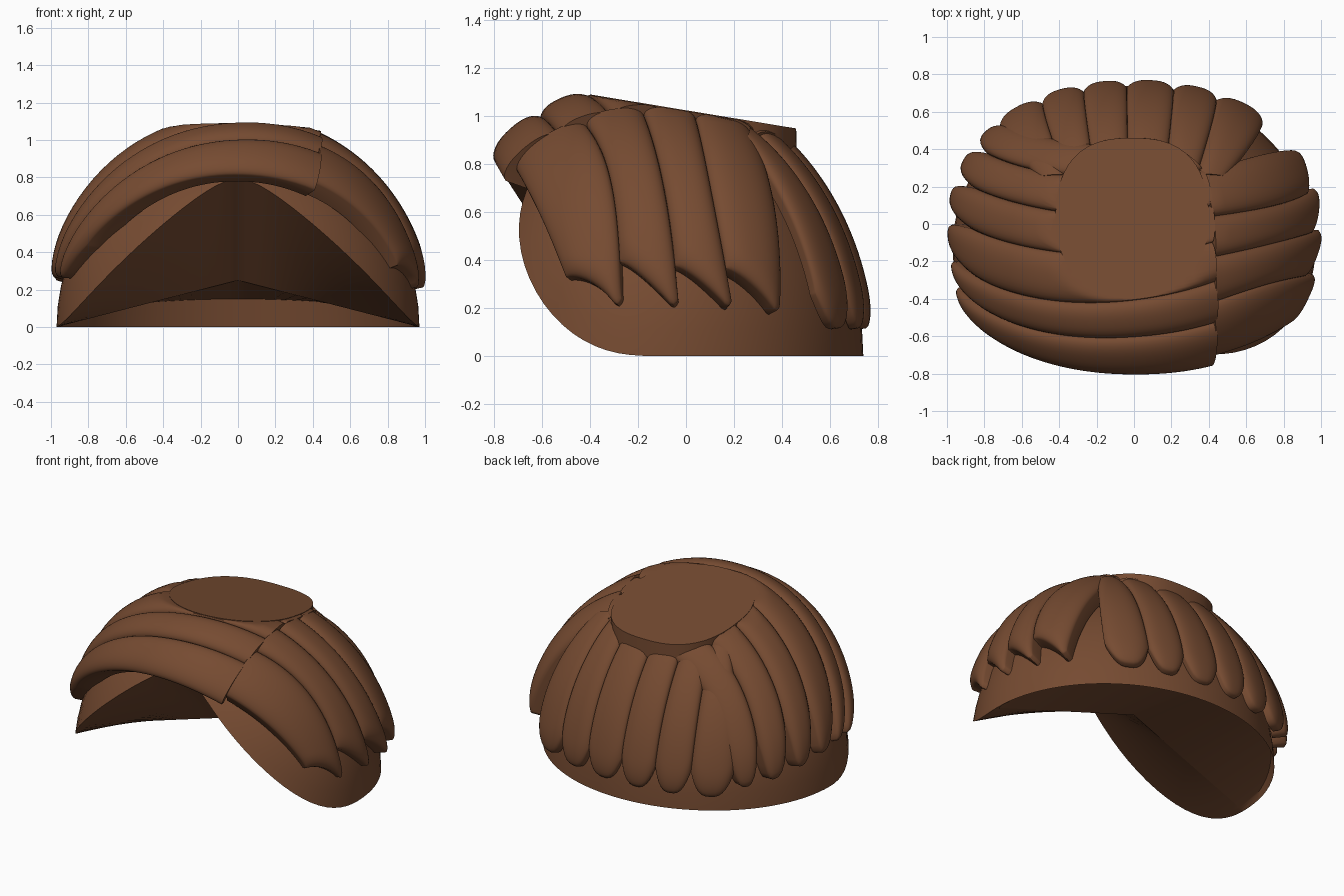
import bpy, bmesh, math
from mathutils import Vector

if "Cube" in bpy.data.objects:
    bpy.data.objects.remove(bpy.data.objects["Cube"])

brown = bpy.data.materials.new("warm_brown")
brown.diffuse_color = (0.18, 0.07, 0.031, 1)
brown.use_nodes = True
brown.node_tree.nodes["Principled BSDF"].inputs["Base Color"].default_value = brown.diffuse_color


def make(name, verts, faces, angle=40):
    me = bpy.data.meshes.new(name)
    me.from_pydata([tuple(v) for v in verts], [], faces)
    bm = bmesh.new()
    bm.from_mesh(me)
    bmesh.ops.remove_doubles(bm, verts=bm.verts, dist=0.0005)
    bmesh.ops.recalc_face_normals(bm, faces=bm.faces)
    bm.to_mesh(me)
    bm.free()
    me.materials.append(brown)
    me.shade_smooth()
    me.set_sharp_from_angle(angle=math.radians(angle))
    ob = bpy.data.objects.new(name, me)
    bpy.context.collection.objects.link(ob)
    return ob


# ---- scalp cap: dome, arched front rim, folded underside ----
N, ROWS = 96, 14


def dome(t, z):
    c = math.sqrt(max(0, 1 - z * z))
    ry = 0.78 if math.cos(t) > 0 else 0.87
    return Vector((0.97 * c * math.sin(t), -0.13 - ry * c * math.cos(t), z))


def crease(x):
    a = min(1, abs(x) / 0.97)
    return Vector((x, -0.13 * a, 0.25 * (1 - a)))


cap_rows = [[] for _ in range(ROWS + 3)]
for i in range(N):
    t = 2 * math.pi * i / N
    front = max(0.0, math.cos(t))
    z0 = 0.79 * front ** 2.6
    side = (t if t < math.pi else t - 2 * math.pi)
    rim = dome(t, z0)
    if front > 1e-6:
        fold = crease(0.97 * side / (math.pi / 2))
        inner = rim.lerp(fold, 0.5)
    else:
        fold = crease(0.97 * math.sin(t))
        inner = Vector((rim.x * 0.985, rim.y - 0.03 * -math.cos(t), 0.15 * abs(math.cos(t))))
    cap_rows[0].append(fold)
    cap_rows[1].append(inner)
    a0 = math.asin(z0)
    for r in range(ROWS + 1):
        a = a0 + (math.pi / 2 - a0) * r / ROWS
        cap_rows[r + 2].append(dome(t, math.sin(a)))
verts = [v for row in cap_rows for v in row]
faces = [(r * N + i, r * N + (i + 1) % N, (r + 1) * N + (i + 1) % N, (r + 1) * N + i)
         for r in range(ROWS + 2) for i in range(N)]
make("scalp_cap", verts, faces, 50)

# ---- hair volume that the locks follow ----
RX, P = 1.05, 2.1


def crown_z(y):
    return 1.022 - 0.165 * y


def on_hair(d, f):
    ry, slope = (1.07, 0.20) if d.y < 0 else (0.79, 0.14)
    h = 1.12 - slope * d.y / d.length
    n = (abs(d.x / RX) ** P + abs(d.y / ry) ** P + abs(d.z / h) ** P) ** (1 / P)
    p = d * (f / n)
    p.z = min(p.z, crown_z(p.y))
    return p


def edge(line, u):
    s, m, e = (Vector(p) for p in line)
    return s * (2 * (u - 0.5) * (u - 1)) + m * (4 * u * (1 - u)) + e * (2 * u * (u - 0.5))


def round_tip(v):
    return 1 - 0.13 * abs(2 * v - 1) ** 3


def point_tip(v):
    return 0.84 + 0.18 * v ** 1.3 - 0.05 * max(0, (v - 0.85) / 0.15) ** 2


def lock(name, a, b, tip, lift=0.0, depth=0.88, rise=1.0):
    nu, nv = 36, 16
    outer, inner = [], []
    for i in range(nu + 1):
        s = 1 - (1 - i / nu) ** 1.4
        for j in range(nv + 1):
            v = 0.5 - 0.5 * math.cos(math.pi * j / nv)
            u = s * tip(v)
            d = edge(a, u).lerp(edge(b, u), v)
            bulge = math.sqrt(max(0, 1 - abs(2 * v - 1) ** 2.6))
            end = max(0, (s - 0.86) / 0.14)
            bulge *= math.sqrt(max(0, 1 - end ** 2.5))
            outer.append(on_hair(d, 0.963 + lift + 0.041 * bulge))
            p = on_hair(d, depth)
            p.z = min(p.z * rise, crown_z(p.y) - 0.02)
            inner.append(p)
    n, w = len(outer), nv + 1
    quads = [(i * w + j, i * w + j + 1, (i + 1) * w + j + 1, (i + 1) * w + j)
             for i in range(nu) for j in range(nv)]
    faces = quads + [tuple(k + n for k in reversed(q)) for q in quads]
    ring = ([j for j in range(w)] + [i * w + nv for i in range(1, nu + 1)]
            + [nu * w + j for j in range(nv - 1, -1, -1)] + [i * w for i in range(nu - 1, 0, -1)])
    for k, p in enumerate(ring):
        q = ring[(k + 1) % len(ring)]
        faces.append((p, q, q + n, p + n))
    make(name, outer + inner, faces, 50)


# ---- short side: locks falling from the parting, pointed tips ----
right = [
    ((0.37, -0.64, 0.70), (0.72, -0.58, 0.53), (0.93, -0.48, 0.23)),
    ((0.40, -0.40, 0.92), (0.80, -0.32, 0.72), (0.97, -0.27, 0.20)),
    ((0.41, -0.17, 0.97), (0.85, -0.09, 0.70), (0.99, -0.03, 0.20)),
    ((0.41, 0.04, 0.98), (0.86, 0.12, 0.70), (0.98, 0.20, 0.20)),
    ((0.36, 0.28, 0.98), (0.76, 0.41, 0.66), (0.93, 0.42, 0.19)),
]
for i in range(len(right) - 1):
    lock(f"right_lock_{i + 1}", right[i], right[i + 1], point_tip, -0.006)

# ---- swept side: fringe and locks crossing over the crown ----
left = [
    ((0.38, -0.70, 0.68), (-0.30, -0.72, 0.72), (-0.95, -0.43, 0.26)),
    ((0.41, -0.50, 0.87), (-0.30, -0.60, 0.93), (-0.97, -0.30, 0.28)),
    ((0.42, -0.30, 0.97), (-0.30, -0.42, 1.02), (-0.98, -0.15, 0.27)),
    ((0.42, -0.10, 1.02), (-0.30, -0.16, 1.05), (-0.98, 0.06, 0.26)),
    ((0.42, 0.10, 1.00), (-0.35, 0.06, 1.03), (-0.97, 0.26, 0.24)),
    ((0.38, 0.30, 0.95), (-0.42, 0.28, 0.95), (-0.90, 0.45, 0.20)),
    ((0.20, 0.45, 0.92), (-0.42, 0.49, 0.85), (-0.74, 0.57, 0.18)),
]
for i in range(len(left) - 1):
    if i == 0:
        lock("fringe", left[0], left[1], round_tip, 0.006, 0.86, 1.08)
    else:
        lock(f"left_lock_{i}", left[i], left[i + 1], round_tip)


# ---- back: rounded locks hanging from under the crown ----
def back_line(x):
    y = 0.79 * (1 - (abs(x) / RX) ** P) ** (1 / P)
    return ((x * 0.75, 0.27, 0.96), (x * 0.97, y * 0.80, 0.65), (x, y, 0.12))


xs = [0.72, 0.46, 0.22, -0.04, -0.28, -0.51, -0.75]
for i in range(len(xs) - 1):
    lock(f"back_lock_{i + 1}", back_line(xs[i]), back_line(xs[i + 1]), round_tip, -0.006, 0.92)

# ---- flat tilted crown patch, stepping down over the back locks ----
K = 64
rim = []
for i in range(K):
    c, s = math.cos(2 * math.pi * i / K), math.sin(2 * math.pi * i / K)
    q = 2.6 if s > 0 else 2.0
    r = (abs(c) ** q + abs(s) ** q) ** (-1 / q)
    rim.append((-0.01 + 0.41 * r * c, (0.46 if s > 0 else 0.40) * r * s))
top = [Vector((x, y, crown_z(y) + 0.003)) for x, y in rim]
low = [Vector((x * 0.98, y * 0.98 + 0.01, crown_z(y) - 0.11)) for x, y in rim]
faces = [(i, (i + 1) % K, K + (i + 1) % K, K + i) for i in range(K)]
faces += [tuple(range(K)), tuple(range(2 * K - 1, K - 1, -1))]
make("crown_patch", top + low, faces, 40)
